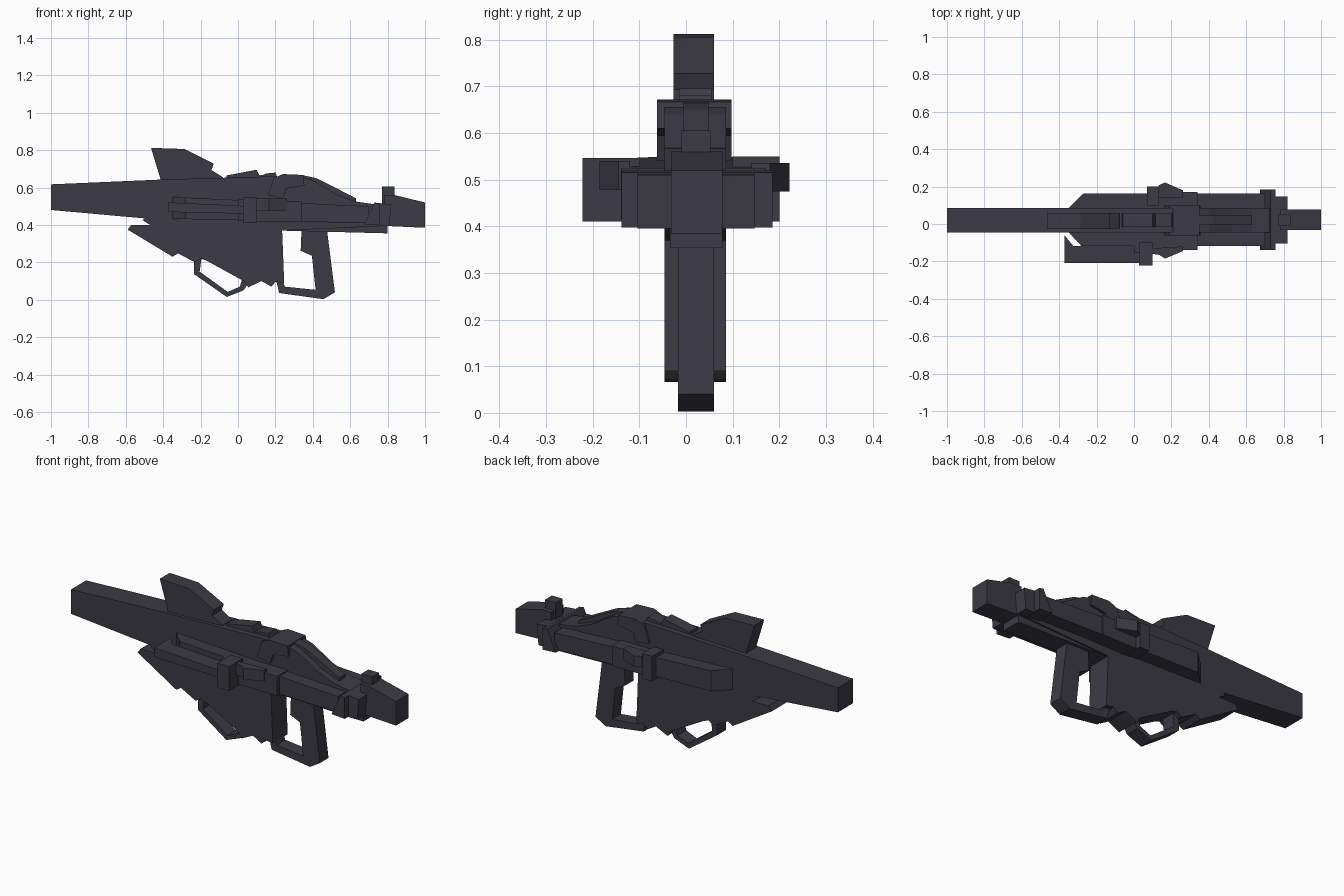
import bpy, bmesh

mat = bpy.data.materials.new("dark_gunmetal")
mat.diffuse_color = (0.045, 0.043, 0.058, 1)


def make(name, lower, upper):
    """Solid between two matching outlines."""
    bm = bmesh.new()
    a = [bm.verts.new(p) for p in lower]
    b = [bm.verts.new(p) for p in upper]
    n = len(a)
    bm.faces.new(a)
    bm.faces.new(b[::-1])
    for i in range(n):
        j = (i + 1) % n
        bm.faces.new((a[j], a[i], b[i], b[j]))
    bmesh.ops.recalc_face_normals(bm, faces=bm.faces)
    me = bpy.data.meshes.new(name)
    bm.to_mesh(me)
    bm.free()
    me.materials.append(mat)
    ob = bpy.data.objects.new(name, me)
    bpy.context.collection.objects.link(ob)


def side(name, pts, y0, y1):
    """Side profile (x, z) extruded across y."""
    make(name, [(x, y0, z) for x, z in pts], [(x, y1, z) for x, z in pts])


def plan(name, pts, bottom, top, bslope=-0.022, tslope=-0.048):
    """Plan outline (x, y) between two planes falling toward the muzzle."""
    make(name, [(x, y, bottom + bslope * x) for x, y in pts],
         [(x, y, top + tslope * x) for x, y in pts])


def block(name, x0, x1, y0, y1, z0, z1):
    side(name, [(x0, z0), (x1, z0), (x1, z1), (x0, z1)], y0, y1)


# main body: long rear tube, receiver and sloping front
side("main_body", [(-1, .48), (-1, .617), (-.4, .643), (.2, .66), (.36, .62),
                   (.43, .6), (.63, .525), (.8, .5), (.8, .395), (.24, .37), (-.5, .435)],
     -.046, .086)
# lower body
side("lower_body", [(-.48, .45), (-.51, .425), (-.47, .4), (-.57, .4), (-.59, .375),
                    (-.35, .23), (-.32, .248), (-.23, .2), (-.2, .22), (-.17, .21),
                    (.03, .1), (.055, .066), (.125, .1), (.178, .07), (.2, .095),
                    (.247, .09), (.233, .45)], -.046, .086)
# fore-end underside and muzzle
side("fore_end", [(.22, .37), (.8, .355), (.8, .42), (.22, .42)], -.034, .078)
side("muzzle", [(.78, .395), (1, .385), (1, .52), (.835, .56), (.78, .56)], -.032, .078)
block("front_sight", .77, .837, -.01, .052, .5, .605)

# top fin and ridges
side("top_fin", [(-.41, .63), (-.465, .812), (-.285, .806), (-.13, .728), (-.142, .693),
                 (-.08, .655), (-.07, .63)], -.027, .06)
side("receiver_ridge", [(-.07, .63), (-.06, .665), (.1, .695), (.115, .665), (.135, .668),
                        (.15, .675), (.2, .68), (.22, .63)], -.015, .055)
side("receiver_cover", [(.16, .56), (.19, .65), (.24, .672), (.35, .667), (.355, .61),
                        (.26, .595), (.24, .54)], -.062, .098)
side("front_fairing", [(.33, .56), (.35, .655), (.4, .64), (.52, .568), (.5, .54)], -.046, .086)
side("front_ridge", [(.34, .56), (.35, .665), (.42, .65), (.63, .543), (.63, .51)], -.005, .048)

# trigger guard loop and front grip loop
side("rear_guard", [(-.235, .215), (-.235, .137), (-.06, .015), (.03, .05), (.055, .09),
                    (.02, .105), (.01, .07), (-.055, .042), (-.205, .15), (-.195, .225)],
     -.017, .06)
side("front_grip", [(.34, .38), (.475, .38), (.518, .04), (.457, .003), (.22, .036),
                    (.205, .1), (.24, .1), (.25, .07), (.415, .053), (.395, .235),
                    (.335, .262)], -.017, .06)

# side panels with chamfered rear ends
plan("side_panels", [(-.35, .085), (-.27, .163), (.7, .163), (.7, -.117), (-.28, -.117),
                     (-.35, -.045)], .425, .533)
# outer bar on the front side
plan("outer_bar", [(-.372, -.06), (-.372, -.208), (.05, -.208), (.05, -.11), (-.325, -.117)],
     .461, .503)
# middle clamps on both sides
block("middle_band", .1, .34, -.139, .17, .415, .525)
block("front_side_clamp", .027, .1, -.222, -.1, .41, .546)
block("front_side_clamp_back", 0, .03, -.155, -.1, .425, .535)
block("back_side_clamp", .07, .13, .1, .2, .41, .55)
plan("front_side_knob", [(.1, -.13), (.1, -.16), (.135, -.165), (.165, -.185), (.262, -.145),
                         (.262, -.12)], .478, .54, 0, 0)
plan("back_side_knob", [(.13, .14), (.13, .205), (.165, .222), (.262, .18), (.262, .14)],
     .475, .536, 0, 0)

# muzzle collars
side("wide_collar", [(.675, .403), (.757, .398), (.757, .515), (.73, .52)], -.138, .185)
side("narrow_collar", [(.75, .395), (.81, .395), (.82, .51), (.75, .517)], -.104, .147)
